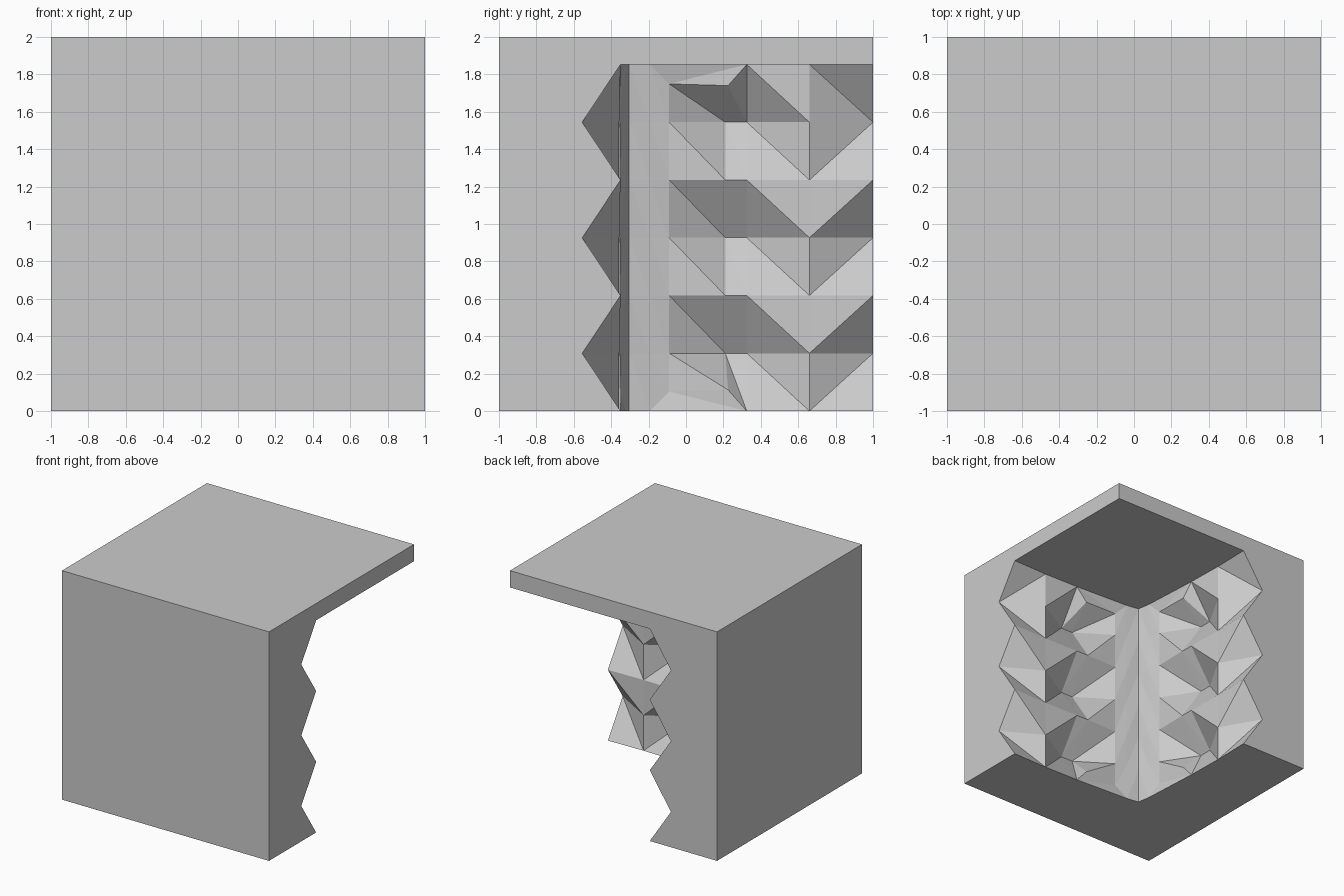
import bpy, bmesh

if "Cube" in bpy.data.objects:
    bpy.data.objects.remove(bpy.data.objects["Cube"])

# Wall columns: (distance along wall, depth on even rows, depth on odd rows)
COLS = [(1.0, -.35, -.555), (.66, -.357, -.357), (.325, -.35, -.55), (.21, -.347, -.55),
        (-.09, -.352, -.352), (-.195, -.322, -.332), (-.304, -.304, -.304)]
ROWS = 7
CEIL = 1.853
STEP = CEIL / (ROWS - 1)
N = len(COLS)

bm = bmesh.new()


def wall_point(c, r, swap):
    along, even, odd = COLS[c]
    depth = odd if r % 2 else even
    z = r * STEP
    # two columns stop short of the floor and ceiling edges
    if c in (3, 4) and r in (0, ROWS - 1):
        inset = .113 if c == 3 else .104
        z += inset if r == 0 else -inset
        if c == 3:
            along = .225
    return (along, depth, z) if swap else (depth, along, z)


def face(*vs):
    return bm.faces.new(vs)


# Folded wall grids, mirrored over the diagonal and sharing the corner column
walls = []
for swap in (False, True):
    g = [[None if swap and c == N - 1 else bm.verts.new(wall_point(c, r, swap))
          for r in range(ROWS)] for c in range(N)]
    if swap:
        g[-1] = walls[0][-1]
    walls.append(g)
    for c in range(N - 1):
        for r in range(ROWS - 1):
            a, b, d, e = g[c][r], g[c + 1][r], g[c + 1][r + 1], g[c][r + 1]
            if c == 0 and r < ROWS - 2:
                face(a, b, e)
                face(b, d, e)
            else:
                face(a, b, d)
                face(a, d, e)
    # slivers that close the wall against floor and ceiling
    for r in (0, ROWS - 1):
        face(g[2][r], g[3][r], g[4][r])
        face(g[2][r], g[4][r], g[5][r])

back_wall, side_wall = walls


def ring(r):
    keep = (0, 1, 2, 5, 6)
    return [back_wall[c][r] for c in keep] + [side_wall[c][r] for c in keep[-2::-1]]


# Outer block corners
V = {(x, y, z): bm.verts.new((x, y, z)) for x in (-1, 1) for y in (-1, 1) for z in (0, 2)
     if (x, y, z) != (1, 1, 0)}
lip = bm.verts.new((1, 1, CEIL))

# Top, front and left
face(V[-1, -1, 2], V[1, -1, 2], V[1, 1, 2], V[-1, 1, 2])
face(V[-1, -1, 0], V[1, -1, 0], V[1, -1, 2], V[-1, -1, 2])
face(V[-1, -1, 0], V[-1, 1, 0], V[-1, 1, 2], V[-1, -1, 2])
# L-shaped base and recess ceiling
face(V[1, -1, 0], V[-1, -1, 0], V[-1, 1, 0], *ring(0))
face(lip, *ring(ROWS - 1))
# Back and right sides with zigzag edges
face(V[1, 1, 2], V[-1, 1, 2], V[-1, 1, 0], *back_wall[0], lip)
face(V[1, 1, 2], V[1, -1, 2], V[1, -1, 0], *side_wall[0], lip)

bmesh.ops.recalc_face_normals(bm, faces=bm.faces[:])
bmesh.ops.triangulate(bm, faces=[f for f in bm.faces if len(f.verts) > 4])
me = bpy.data.meshes.new("notched_block")
bm.to_mesh(me)
bm.free()
ob = bpy.data.objects.new("notched_block", me)
bpy.context.collection.objects.link(ob)
